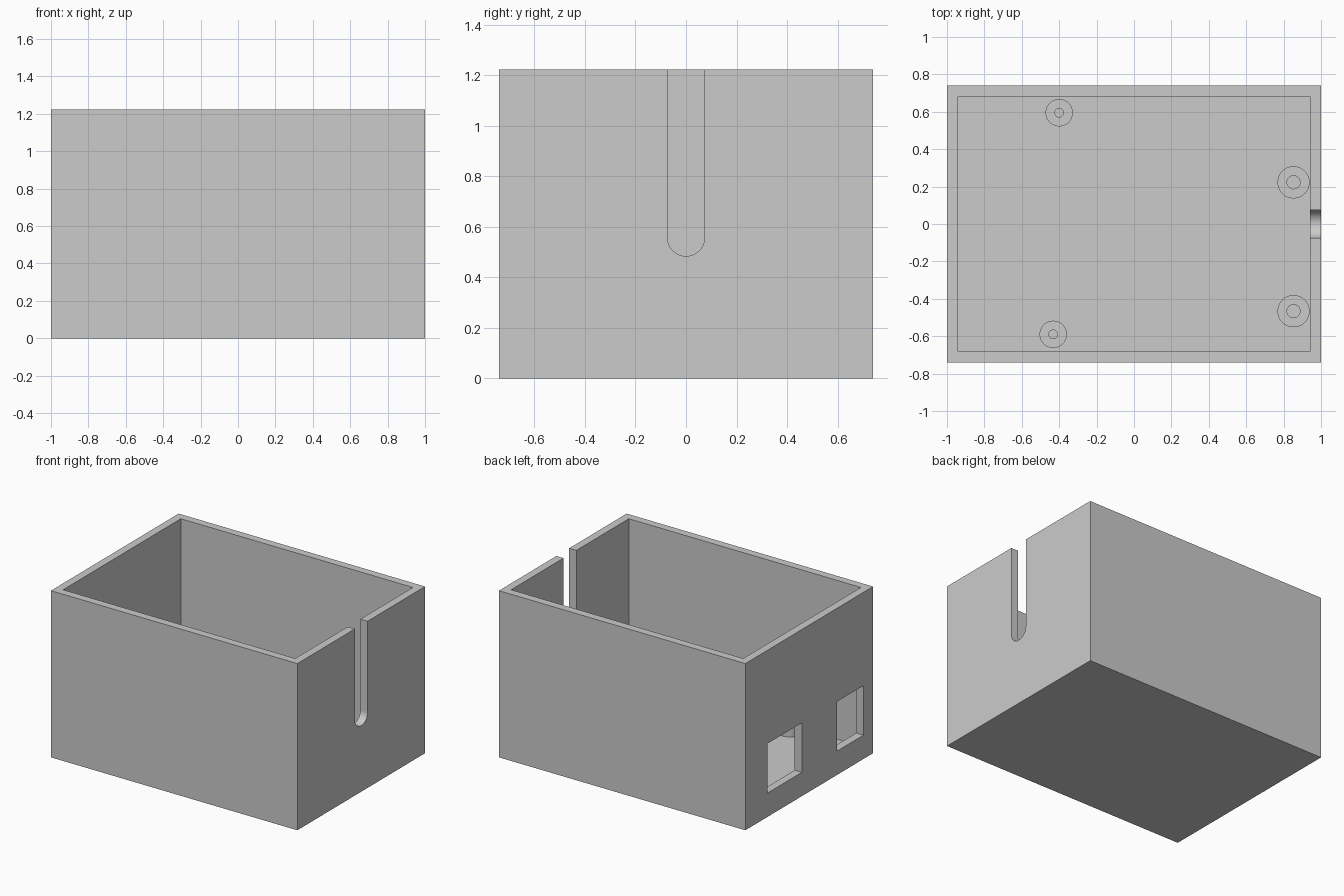
import bpy
import bmesh
from math import pi
from mathutils import Matrix, Vector

LENGTH, WIDTH, HEIGHT = 2.0, 1.48, 1.223
WALL = 0.058
FLOOR = 0.057
POST_TOP = 0.13

cube = bpy.data.objects.get("Cube")
if cube:
    bpy.data.objects.remove(cube, do_unlink=True)

grey = bpy.data.materials.new("light grey plastic")
grey.use_nodes = True
colour = (0.6, 0.6, 0.6, 1.0)
grey.diffuse_color = colour
grey.node_tree.nodes["Principled BSDF"].inputs["Base Color"].default_value = colour


def make_object(name, bm):
    bmesh.ops.recalc_face_normals(bm, faces=bm.faces)
    mesh = bpy.data.meshes.new(name)
    bm.to_mesh(mesh)
    bm.free()
    mesh.materials.append(grey)
    obj = bpy.data.objects.new(name, mesh)
    bpy.context.collection.objects.link(obj)
    return obj


def select_only(obj):
    bpy.ops.object.select_all(action='DESELECT')
    obj.select_set(True)
    bpy.context.view_layer.objects.active = obj


def make_box(name, low, high):
    low, high = Vector(low), Vector(high)
    bm = bmesh.new()
    bmesh.ops.create_cube(bm, size=1)
    bmesh.ops.scale(bm, vec=high - low, verts=bm.verts)
    bmesh.ops.translate(bm, vec=(low + high) / 2, verts=bm.verts)
    return make_object(name, bm)


def cut(target, cutter):
    cutter.hide_render = True
    mod = target.modifiers.new("cut", 'BOOLEAN')
    mod.operation = 'DIFFERENCE'
    mod.solver = 'EXACT'
    mod.object = cutter
    select_only(target)
    bpy.ops.object.modifier_apply(modifier=mod.name)
    bpy.data.objects.remove(cutter, do_unlink=True)


def make_slot(name, radius, centre_z, top, x_low, x_high):
    """Upright slot with a round bottom, running along x."""
    bm = bmesh.new()
    steps = 32
    outline = [Vector((x_low, radius, top)), Vector((x_low, -radius, top))]
    for i in range(steps + 1):
        turn = Matrix.Rotation(pi * i / steps, 3, 'X')
        offset = turn @ Vector((0, -radius, 0))
        outline.append(Vector((x_low, 0, centre_z)) + offset)
    face = bm.faces.new([bm.verts.new(p) for p in outline])
    new = bmesh.ops.extrude_face_region(bm, geom=[face])["geom"]
    moved = [v for v in new if isinstance(v, bmesh.types.BMVert)]
    bmesh.ops.translate(bm, vec=(x_high - x_low, 0, 0), verts=moved)
    return make_object(name, bm)


def make_post(name, x, y, radius, bore):
    """Hollow mounting post, lathed from a three-sided profile."""
    bm = bmesh.new()
    profile = [(radius, FLOOR), (radius, POST_TOP), (bore, POST_TOP), (bore, FLOOR)]
    verts = [bm.verts.new((r, 0, z)) for r, z in profile]
    edges = [bm.edges.new(pair) for pair in zip(verts, verts[1:])]
    bmesh.ops.spin(bm, geom=verts + edges, cent=(0, 0, 0), axis=(0, 0, 1),
                   angle=2 * pi, steps=48)
    bmesh.ops.remove_doubles(bm, verts=bm.verts, dist=0.0005)
    bmesh.ops.translate(bm, vec=(x, y, 0), verts=bm.verts)
    obj = make_object(name, bm)
    select_only(obj)
    bpy.ops.object.shade_smooth_by_angle()
    return obj


# Open-topped case
hx, hy = LENGTH / 2, WIDTH / 2
case = make_box("case", (-hx, -hy, 0), (hx, hy, HEIGHT))
cut(case, make_box("cavity_cutter", (WALL - hx, WALL - hy, FLOOR),
                   (hx - WALL, hy - WALL, HEIGHT + 1)))

# Round-bottomed cable slot
cut(case, make_slot("slot_cutter", 0.074, 0.558, HEIGHT + 1, hx - 0.1, hx + 0.1))

# Two rectangular port openings
for y_low, y_high in ((0.085, 0.485), (-0.63, -0.32)):
    cut(case, make_box("port_cutter", (-hx - 0.1, y_low, 0.175),
                       (-hx + 0.1, y_high, 0.538)))

select_only(case)
bpy.ops.object.shade_smooth_by_angle()

# Mounting posts
make_post("back_mounting_post", -0.4, 0.595, 0.073, 0.023)
make_post("front_mounting_post", -0.432, -0.59, 0.073, 0.023)
make_post("back_slot_side_post", 0.853, 0.223, 0.086, 0.035)
make_post("front_slot_side_post", 0.853, -0.466, 0.086, 0.035)
